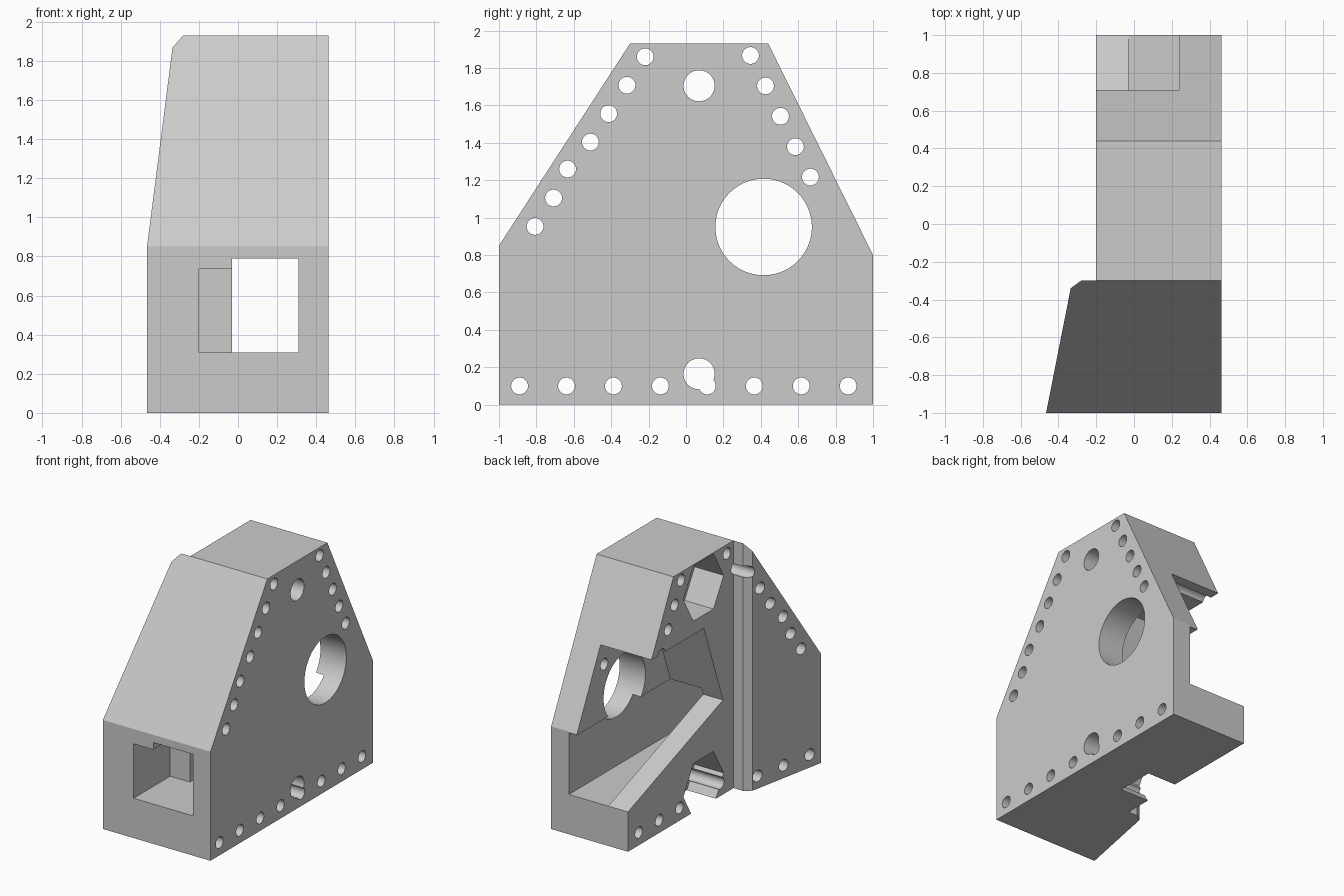
import bpy, bmesh, math
from mathutils import Vector

cube = bpy.data.objects.get("Cube")
if cube:
    bpy.data.objects.remove(cube, do_unlink=True)

grey = bpy.data.materials.new("light_grey")
grey.use_nodes = True
COLOUR = (0.6, 0.6, 0.6, 1)
grey.diffuse_color = COLOUR
grey.node_tree.nodes["Principled BSDF"].inputs["Base Color"].default_value = COLOUR


def prism(name, points, start, end, axis="x"):
    """Extrude a 2D outline: (y, z) along x, or (x, y) along z."""
    def place(p, d):
        return Vector((d, *p)) if axis == "x" else Vector((*p, d))
    bm = bmesh.new()
    face = bm.faces.new([bm.verts.new(place(p, start)) for p in points])
    out = bmesh.ops.extrude_face_region(bm, geom=[face])
    shift = place((0, 0), end - start)
    bmesh.ops.translate(bm, vec=shift,
                        verts=[v for v in out["geom"] if isinstance(v, bmesh.types.BMVert)])
    bmesh.ops.recalc_face_normals(bm, faces=bm.faces[:])
    mesh = bpy.data.meshes.new(name)
    bm.to_mesh(mesh)
    bm.free()
    mesh.materials.append(grey)
    ob = bpy.data.objects.new(name, mesh)
    bpy.context.collection.objects.link(ob)
    return ob


def ring(y, z, radius, sides):
    return [(y + radius * math.cos(math.tau * i / sides),
             z + radius * math.sin(math.tau * i / sides)) for i in range(sides)]


def box(y0, y1, z0, z1):
    return [(y0, z0), (y1, z0), (y1, z1), (y0, z1)]


def combine(target, tool, operation="DIFFERENCE"):
    tool.hide_render = True
    mod = target.modifiers.new("cut", "BOOLEAN")
    mod.operation = operation
    mod.solver = "EXACT"
    mod.object = tool
    bpy.context.view_layer.objects.active = target
    bpy.ops.object.modifier_apply(modifier=mod.name)
    bpy.data.objects.remove(tool, do_unlink=True)


# Housing: gabled side outline trimmed by the stepped plan outline
side = [(-1, 0), (1, 0), (1, 0.8), (0.44, 1.93), (-0.3, 1.93), (-1, 0.85)]
housing = prism("housing", side, -0.8, 0.463)
plan = [(-0.485, -1.1), (0.6, -1.1), (0.6, 1.1), (-0.2, 1.1),
        (-0.2, -0.3), (-0.28, -0.3), (-0.335, -0.34)]
combine(housing, prism("plan_trim", plan, -0.1, 2.1, "z"), "INTERSECT")

# Open tilted cavity with a ramp floor
cavity = [(1.2, 0.238), (-0.17, 0.736), (0.065, 1.385), (1.2, 1.385)]
combine(housing, prism("cavity", cavity, -0.5, 0.24))

# Channel running front to back, and the shallow pocket beside its front mouth
combine(housing, prism("channel", box(-1.2, 1.2, 0.31, 0.79), -0.03, 0.31))
combine(housing, prism("front_pocket", box(-1.2, -0.55, 0.31, 0.735), -0.2, 0.0))

# Hexagonal nut pockets with their bolt holes
for z in (0.165, 1.705):
    combine(housing, prism("nut_pocket", ring(0.07, z, 0.248, 6), -0.6, 0.05))
    combine(housing, prism("bolt_hole", ring(0.07, z, 0.083, 40), -0.1, 0.6))

# Large round opening in the side wall
combine(housing, prism("shaft_hole", ring(0.415, 0.95, 0.258, 72), 0.1, 0.6))

# Small holes along the base and both sloping edges
holes = [(-0.89 + 0.251 * i, 0.1) for i in range(8)]
holes += [(0.345 + 0.08 * i, 1.867 - 0.1625 * i) for i in range(5)]
holes += [(-0.218 - 0.0977 * i, 1.86 - 0.152 * i) for i in range(4)]
holes += [(-0.633, 1.26), (-0.708, 1.105), (-0.807, 0.953)]
for y, z in holes:
    combine(housing, prism("screw_hole", ring(y, z, 0.045, 28), -0.7, 0.7))

bpy.ops.object.select_all(action="DESELECT")
housing.select_set(True)
bpy.context.view_layer.objects.active = housing
bpy.ops.object.shade_smooth_by_angle(angle=math.radians(25))
